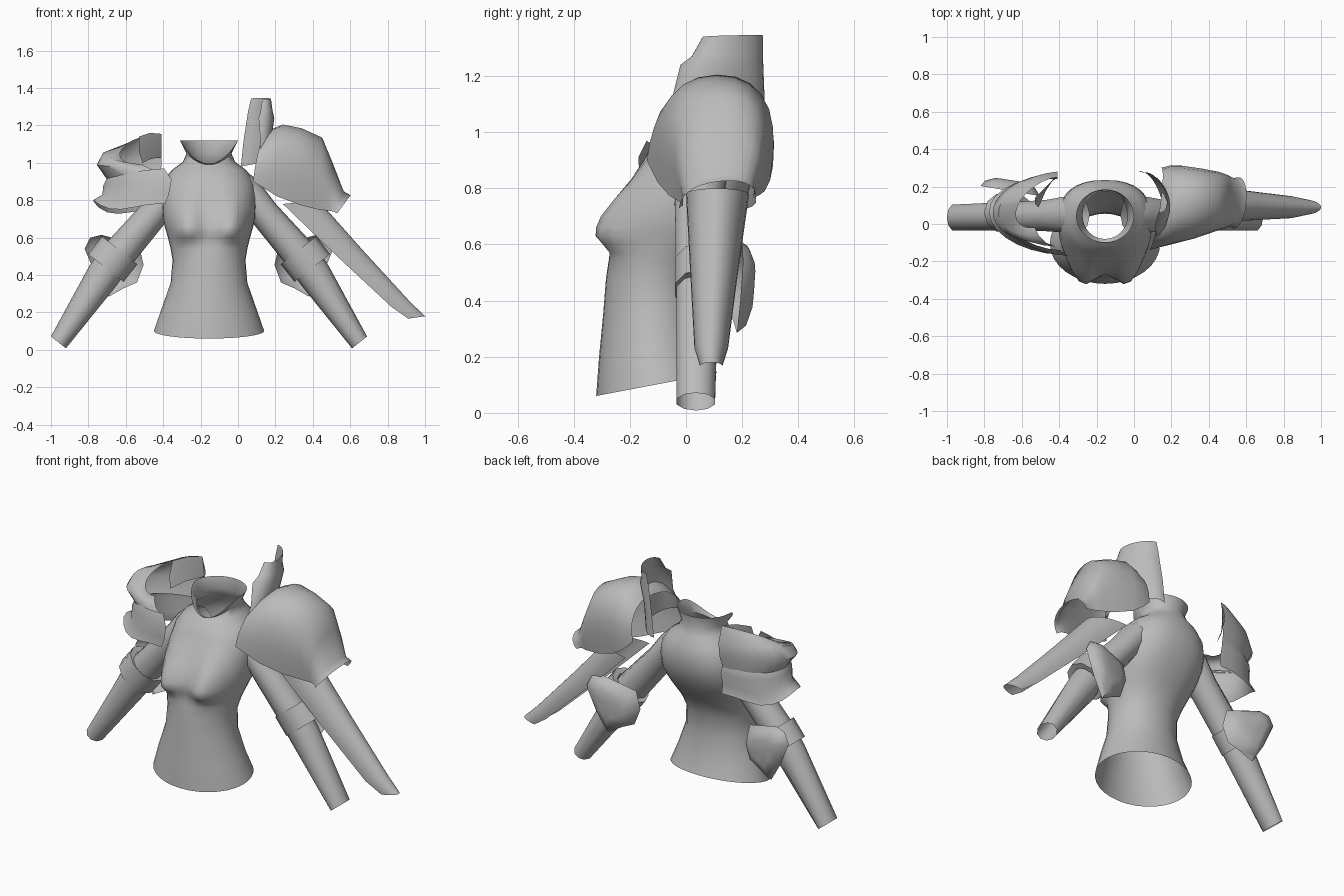
import bpy, bmesh, math
from mathutils import Vector as V

CX = -0.155                      # body centre line
metal = bpy.data.materials.new("plain grey")
metal.diffuse_color = (0.5, 0.5, 0.5, 1)


def finish(name, bm):
    bmesh.ops.remove_doubles(bm, verts=bm.verts, dist=0.0005)
    bmesh.ops.recalc_face_normals(bm, faces=bm.faces)
    me = bpy.data.meshes.new(name)
    bm.to_mesh(me)
    bm.free()
    me.materials.append(metal)
    ob = bpy.data.objects.new(name, me)
    bpy.context.collection.objects.link(ob)
    bpy.ops.object.select_all(action='DESELECT')
    ob.select_set(True)
    bpy.context.view_layer.objects.active = ob
    bpy.ops.object.shade_smooth_by_angle(angle=math.radians(55))
    return ob


def loft(name, rows, closed=False):
    """Skin a list of point rows with quads."""
    bm = bmesh.new()
    grid = [[bm.verts.new(p) for p in r] for r in rows]
    n = len(rows[0])
    for a, b in zip(grid, grid[1:]):
        for i in range(n if closed else n - 1):
            j = (i + 1) % n
            bm.faces.new((a[i], a[j], b[j], b[i]))
    return finish(name, bm)


def spow(v, k):
    return math.copysign(abs(v) ** k, v) if abs(v) > 1e-6 else 0.0


def arc(front, crown, back, dip=0, k=1.0, swell=0, n=14):
    """Half superellipse from front over crown to back.
    dip lowers its shoulders, swell pushes them outwards in y."""
    f, t, b = V(front), V(crown), V(back)
    c = (f + b) / 2
    out = []
    for i in range(n + 1):
        a = math.pi * i / n
        p = c + (f - b) / 2 * spow(math.cos(a), k) + (t - c) * spow(math.sin(a), k)
        p.z -= dip * math.sin(2 * a) ** 2
        p.y -= swell * math.sin(2 * a)
        out.append(p)
    return out


def flip(p):
    return V((2 * CX - p[0], p[1], p[2]))


# torso: z, half width, front y, back y, slope towards the back, front dip
rings = [
    (0.106, 0.295, -0.32, 0.11, 0.19, 0), (0.22, 0.255, -0.31, 0.075, 0.1, 0),
    (0.36, 0.205, -0.295, 0.055, 0.03, 0), (0.48, 0.195, -0.285, 0.06, 0, 0),
    (0.54, 0.205, -0.274, 0.085, 0, 0), (0.57, 0.212, -0.262, 0.10, 0, 0),
    (0.60, 0.22, -0.25, 0.12, 0, 0), (0.63, 0.228, -0.243, 0.14, 0, 0),
    (0.66, 0.237, -0.238, 0.16, 0, 0), (0.70, 0.245, -0.232, 0.185, 0, 0),
    (0.76, 0.25, -0.217, 0.215, 0, 0), (0.83, 0.25, -0.187, 0.235, 0, 0),
    (0.90, 0.24, -0.15, 0.235, 0, 0), (0.96, 0.20, -0.12, 0.22, 0, 0),
    (1.005, 0.14, -0.09, 0.195, 0, 0.025), (1.05, 0.12, -0.08, 0.175, 0, 0.06),
    (1.12, 0.155, -0.10, 0.185, 0, 0.125),
]
N = 32
rows = []
for z, hw, yf, yb, slope, dip in rings:
    row = []
    k = 1 - 0.22 * max(0, 1 - abs(z - 0.76) / 0.33)     # boxier round the chest
    for i in range(N):
        a = 2 * math.pi * i / N
        dx = hw * spow(math.cos(a), k)
        y = (yf + yb) / 2 + (yb - yf) / 2 * spow(math.sin(a), k)
        s = max(0, -math.sin(a))
        width = 0.06 if z < 0.64 else 0.15
        bust = 0.1 * math.exp(-((z - 0.64) / width) ** 2) * sum(
            math.exp(-((dx - q) / 0.085) ** 2) for q in (-0.12, 0.12))
        row.append(V((CX + dx, y - bust * min(1, 1.6 * s),
                      z + slope * (y + 0.08) - dip * s ** 2)))
    rows.append(row)
loft("torso", rows, True)

# arms, elbow cuffs and elbow plates on both sides
ACROSS = V((0.79, 0, 0.62))
ALONG = V((0.62, 0, -0.79))


def tube(points, n=10):
    return [[V(c) + ACROSS * (r * math.cos(2 * math.pi * i / n))
             + V((0, ry * math.sin(2 * math.pi * i / n), 0)) for i in range(n)]
            for c, r, ry in points]


arm = tube([((-0.01, 0.05, 0.90), 0.08, 0.1), ((0.05, 0.05, 0.84), 0.085, 0.1),
            ((0.14, 0.045, 0.73), 0.08, 0.088), ((0.33, 0.04, 0.51), 0.09, 0.08),
            ((0.41, 0.04, 0.40), 0.09, 0.078), ((0.65, 0.035, 0.04), 0.051, 0.072)])
mid = V((0.36, 0.06, 0.485))
cuff = tube([(mid + ALONG * t, r, r * 0.87) for t, r in
             ((-0.055, 0.085), (-0.06, 0.12), (0.06, 0.12), (0.055, 0.085))])
outline = [(0.48, 0.60), (0.42, 0.615), (0.22, 0.56), (0.195, 0.455), (0.23, 0.36),
           (0.30, 0.33), (0.38, 0.285), (0.45, 0.40), (0.51, 0.54)]
centre = V((0.35, 0.225, 0.47))
rim = [V((x, 0.15 + 0.17 * (x - 0.195), z)) for x, z in outline]
plate = [rim]
for k, y in ((0.86, 0.21), (0.5, 0.235), (0.0, 0.22)):
    plate.append([V((centre.x + (p.x - centre.x) * k, y + 0.15 * (p.x - centre.x) * k,
                     centre.z + (p.z - centre.z) * k)) for p in rim])
for part, rws in (("arm", arm), ("elbow_cuff", cuff), ("elbow_plate", plate)):
    loft("left_" + part, rws, True)
    loft("right_" + part, [[flip(p) for p in r] for r in rws], True)

# large shoulder guard with flared outer lip: front, crown, back, swell
guard = [
    ((0.08, -0.14, 0.90), (0.14, 0.10, 1.14), (0.14, 0.30, 0.93), 0.0),
    ((0.13, -0.125, 0.87), (0.18, 0.10, 1.18), (0.19, 0.31, 0.88), 0.015),
    ((0.21, -0.10, 0.82), (0.24, 0.11, 1.205), (0.26, 0.30, 0.83), 0.03),
    ((0.33, -0.06, 0.775), (0.34, 0.11, 1.185), (0.37, 0.28, 0.79), 0.04),
    ((0.43, -0.02, 0.75), (0.45, 0.12, 1.135), (0.45, 0.26, 0.775), 0.04),
    ((0.48, -0.01, 0.745), (0.51, 0.12, 0.99), (0.49, 0.25, 0.77), 0.03),
    ((0.51, -0.01, 0.74), (0.565, 0.12, 0.845), (0.52, 0.24, 0.77), 0.01),
    ((0.53, -0.025, 0.73), (0.60, 0.12, 0.825), (0.55, 0.25, 0.76), 0.0)]
loft("large_shoulder_guard", [arc(f, t, b, 0, 0.88, s) for f, t, b, s in guard])

# tall neck guard standing on it
loft("tall_neck_guard", [
    arc((0.11, -0.11, 0.98), (0.15, 0.12, 1.00), (0.015, 0.28, 0.98)),
    arc((0.12, -0.05, 1.12), (0.17, 0.12, 1.14), (0.03, 0.28, 1.12)),
    arc((0.11, -0.02, 1.24), (0.19, 0.13, 1.24), (0.05, 0.275, 1.25)),
    arc((0.12, 0.02, 1.27), (0.18, 0.14, 1.28), (0.055, 0.275, 1.28)),
    arc((0.13, 0.06, 1.34), (0.17, 0.16, 1.345), (0.07, 0.275, 1.345))])

# long outer arm guard ending in a turned tip
loft("long_arm_guard", [
    arc((0.24, 0.00, 0.78), (0.43, 0.11, 0.80), (0.24, 0.225, 0.78)),
    arc((0.53, 0.015, 0.50), (0.67, 0.10, 0.53), (0.53, 0.185, 0.50)),
    arc((0.82, 0.03, 0.23), (0.92, 0.09, 0.257), (0.82, 0.15, 0.23)),
    arc((0.91, 0.05, 0.167), (1.0, 0.09, 0.18), (0.91, 0.13, 0.167))])

# small shoulder guard: flared lower band and upper shell leaning inwards
loft("small_shoulder_band", [
    arc((-0.395, -0.14, 0.97), (-0.70, 0.07, 0.92), (-0.42, 0.25, 0.92)),
    arc((-0.355, -0.17, 0.91), (-0.72, 0.06, 0.88), (-0.41, 0.26, 0.88)),
    arc((-0.37, -0.165, 0.83), (-0.725, 0.06, 0.83), (-0.41, 0.24, 0.80), 0.03),
    arc((-0.39, -0.165, 0.78), (-0.775, 0.06, 0.80), (-0.41, 0.25, 0.75), 0.05)])
loft("small_shoulder_shell", [
    arc((-0.42, -0.12, 0.94), (-0.70, 0.07, 0.91), (-0.42, 0.25, 0.90)),
    arc((-0.47, -0.10, 0.97), (-0.755, 0.08, 0.99), (-0.41, 0.27, 0.98)),
    arc((-0.51, -0.06, 0.99), (-0.72, 0.09, 1.055), (-0.41, 0.28, 1.06)),
    arc((-0.53, -0.02, 0.99), (-0.62, 0.10, 1.075), (-0.41, 0.25, 1.155))])
# short neck guard above the small shoulder
loft("short_neck_guard", [
    [(-0.41, 0.27, 1.03), (-0.47, 0.18, 1.02), (-0.51, 0.09, 1.0)],
    [(-0.41, 0.26, 1.10), (-0.47, 0.19, 1.09), (-0.53, 0.11, 1.06)],
    [(-0.41, 0.25, 1.155), (-0.47, 0.20, 1.16), (-0.53, 0.14, 1.14)]])
